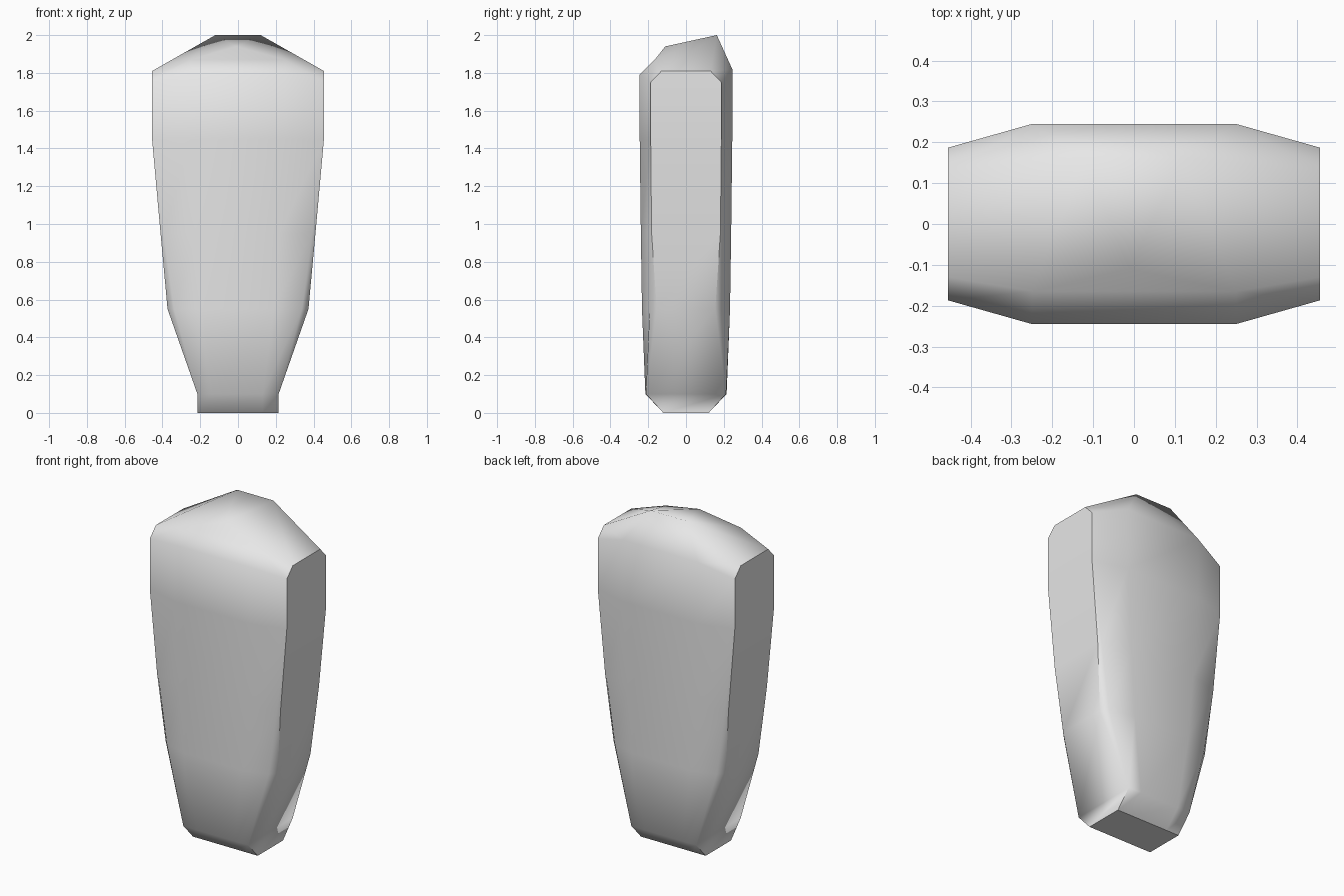
import bpy, bmesh, math

cube = bpy.data.objects.get("Cube")
if cube:
    bpy.data.objects.remove(cube, do_unlink=True)

# Stone colour
stone = bpy.data.materials.new("grey_stone")
stone.use_nodes = True
grey = (0.8, 0.8, 0.8, 1)
stone.diffuse_color = grey
stone.node_tree.nodes["Principled BSDF"].inputs["Base Color"].default_value = grey

bm = bmesh.new()
cache = {}


def vert(co):
    key = tuple(round(c, 4) for c in co)
    if key not in cache:
        cache[key] = bm.verts.new(key)
    return cache[key]


def face(*points):
    """Add a face, leaving out corners that coincide."""
    verts = list(dict.fromkeys(vert(p) for p in points))
    if len(verts) > 2:
        bm.faces.new(verts)


def flip(p):
    return (-p[0], p[1], p[2])


def ring(side, edge, mid, back_rise=0):
    """Closed outline from the side, edge and middle points of one quarter."""
    front = [(x, -y, z) for x, y, z in (side, edge, mid)]
    back = [(x, y, z) for x, y, z in (side, edge)]
    back.append((mid[0], mid[1], mid[2] + back_rise))
    half = front[::-1] + back
    return half + [flip(p) for p in half[::-1]]


# Body outlines from foot to shoulder: side edge, front edge, front middle
foot = (0.215, 0.12, 0)
ankle = (0.215, 0.212, 0.1)
corner = (0.455, 0.187, 1.75)
rings = [
    ring(foot, foot, (0.13, 0.12, 0)),
    ring(ankle, ankle, (0.13, 0.215, 0.1)),
    ring((0.373, 0.155, 0.55), (0.338, 0.192, 0.55), (0.19, 0.233, 0.55)),
    ring((0.41, 0.182, 0.95), (0.393, 0.195, 0.95), (0.22, 0.239, 0.95)),
    ring((0.455, 0.187, 1.45), (0.455, 0.187, 1.45), (0.25, 0.245, 1.45)),
    ring(corner, corner, (0.25, 0.245, 1.79), 0.03),
]
for low, high in zip(rings, rings[1:]):
    for i in range(len(low)):
        j = (i + 1) % len(low)
        face(low[i], low[j], high[j], high[i])
face(*rings[0])

# Faceted crown, mirrored left and right
front_corner, front_mid = (0.455, -0.187, 1.75), (0.25, -0.245, 1.79)
back_mid = (0.25, 0.245, 1.82)
shoulder, back_shoulder = (0.455, -0.13, 1.81), (0.455, 0.13, 1.81)
brow, peak, apex = (0.25, -0.165, 1.87), (0.12, 0.163, 2.0), (-0.01, -0.11, 1.94)
facets = [
    (front_corner, front_mid, brow, shoulder),
    (shoulder, brow, peak),
    (shoulder, peak, back_shoulder),
    (brow, apex, peak),
    (back_shoulder, peak, back_mid),
    (back_shoulder, back_mid, corner),
    (front_corner, shoulder, back_shoulder, corner),
]
for facet in facets:
    face(*facet)
    face(*[p if p == apex else flip(p) for p in facet])
face(front_mid, flip(front_mid), flip(brow), brow)
face(brow, flip(brow), apex)
face(apex, flip(peak), peak)
face(peak, flip(peak), flip(back_mid), back_mid)

bmesh.ops.recalc_face_normals(bm, faces=bm.faces)
mesh = bpy.data.meshes.new("standing_stone")
bm.to_mesh(mesh)
bm.free()
mesh.materials.append(stone)
obj = bpy.data.objects.new("standing_stone", mesh)
bpy.context.collection.objects.link(obj)

# Soft facets with crisp outer edges
bpy.ops.object.select_all(action="DESELECT")
obj.select_set(True)
bpy.context.view_layer.objects.active = obj
bpy.ops.object.shade_smooth_by_angle(angle=math.radians(45))
